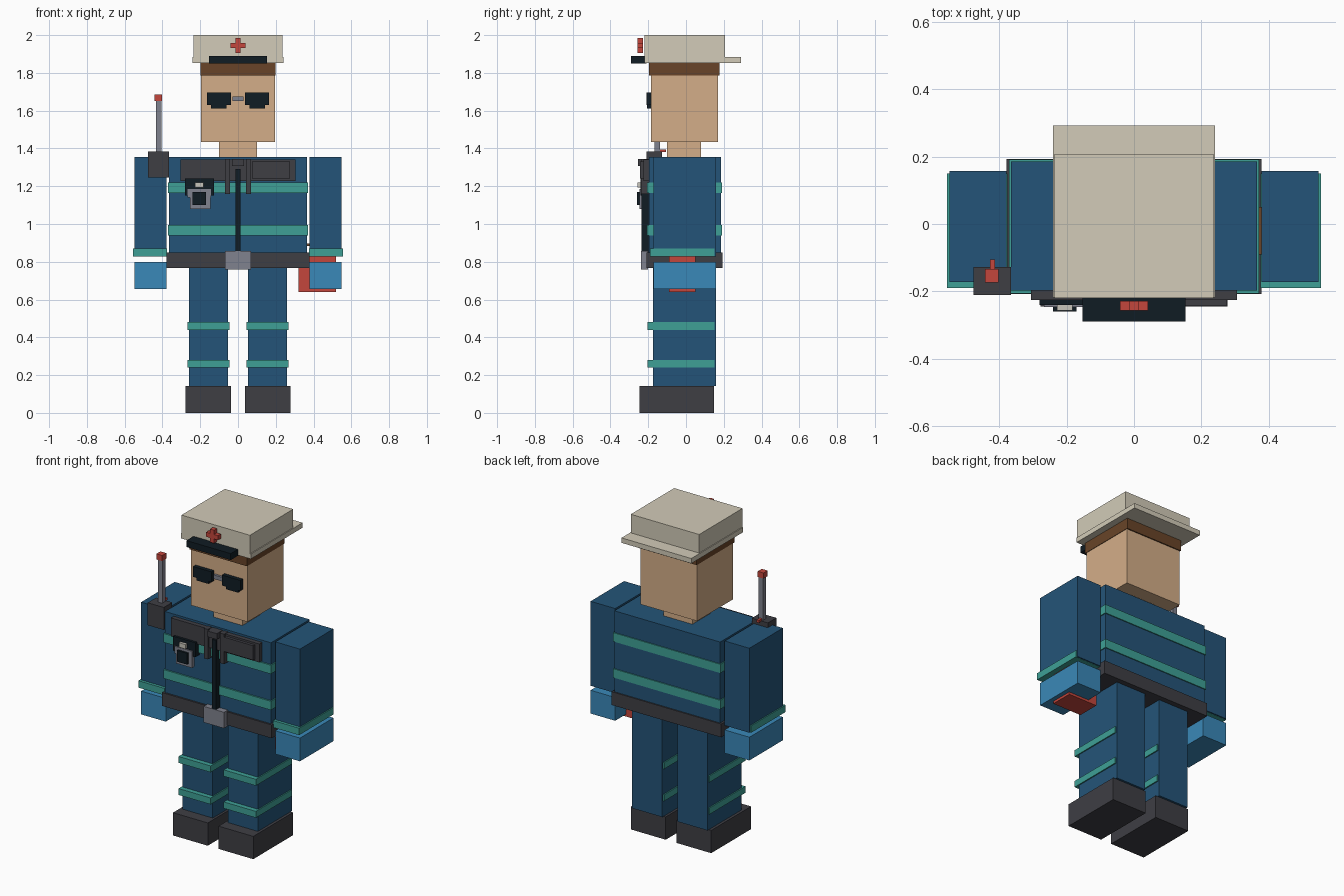
import bpy
import bmesh
from mathutils import Matrix


def colour(name, r, g, b):
    lin = [((c / 255 + 0.055) / 1.055) ** 2.4 for c in (r, g, b)]
    m = bpy.data.materials.new(name)
    m.diffuse_color = (*lin, 1)
    return m


NAVY = colour("navy_cloth", 36, 84, 120)
TEAL = colour("teal_trim", 62, 160, 150)
DARK = colour("charcoal", 62, 62, 68)
BLACK = colour("black_gloss", 16, 28, 36)
GREY = colour("metal", 128, 130, 142)
LIGHT = colour("pale_metal", 200, 198, 188)
SKIN = colour("skin", 212, 174, 136)
HAIR = colour("hair", 104, 68, 40)
CREAM = colour("cap_cloth", 210, 203, 184)
RED = colour("red", 196, 70, 60)
GLOVE = colour("blue_glove", 58, 136, 184)


def box(name, mat, *ranges):
    """One object made of boxes, each given as (x0, x1, y0, y1, z0, z1)."""
    bm = bmesh.new()
    for x0, x1, y0, y1, z0, z1 in ranges:
        mid = ((x0 + x1) / 2, (y0 + y1) / 2, (z0 + z1) / 2)
        size = (x1 - x0, y1 - y0, z1 - z0, 1)
        bmesh.ops.create_cube(bm, size=1, matrix=Matrix.Translation(mid) @ Matrix.Diagonal(size))
    me = bpy.data.meshes.new(name)
    bm.to_mesh(me)
    bm.free()
    me.materials.append(mat)
    ob = bpy.data.objects.new(name, me)
    bpy.context.collection.objects.link(ob)
    return ob


def pair(name, mat, *ranges):
    """Boxes on the +x side plus their mirror images."""
    flipped = [(-r[1], -r[0], *r[2:]) for r in ranges]
    return box(name, mat, *ranges, *flipped)


# Legs and boots
pair("boots", DARK, (0.037, 0.277, -0.245, 0.147, 0, 0.142))
pair("legs", NAVY, (0.052, 0.26, -0.175, 0.16, 0.142, 0.78))
pair("leg_bands", TEAL, *[(0.045, 0.267, -0.205, 0.15, z, z + 0.04) for z in (0.24, 0.44)])

# Torso
box("torso", NAVY, (-0.365, 0.365, -0.197, 0.185, 0.84, 1.355))
box("torso_bands", TEAL, *[(-0.371, 0.371, -0.206, 0.191, z, z + 0.055) for z in (0.94, 1.165)])
box("belt", DARK, (-0.378, 0.378, -0.208, 0.193, 0.767, 0.85))
box("buckle", GREY, (-0.07, 0.07, -0.238, -0.2, 0.758, 0.858))

# Arms, with hands separated by a small gap
pair("arms", NAVY, (0.378, 0.548, -0.172, 0.158, 0.828, 1.355))
pair("cuff_bands", TEAL, (0.375, 0.555, -0.19, 0.15, 0.827, 0.87))
pair("hands", GLOVE, (0.378, 0.548, -0.172, 0.158, 0.655, 0.80))

# Chest rig
box("chest_strap", DARK, (-0.305, 0.305, -0.225, -0.19, 1.227, 1.342))
box("chest_pocket", DARK, (0.075, 0.275, -0.243, -0.22, 1.24, 1.33))
pair("strap_tabs", DARK, (0.042, 0.07, -0.237, -0.19, 1.158, 1.345))
box("zipper", BLACK, (-0.013, 0.013, -0.236, -0.19, 0.85, 1.29))
box("collar_clip", DARK, (-0.032, 0.032, -0.255, -0.19, 1.308, 1.345))

# Chest camera
box("camera_mount", BLACK, (-0.28, -0.127, -0.24, -0.2, 1.15, 1.24))
box("camera_body", GREY, (-0.267, -0.143, -0.247, -0.22, 1.14, 1.185),
    (-0.255, -0.145, -0.246, -0.22, 1.08, 1.14))
box("camera_lens", BLACK, (-0.24, -0.17, -0.26, -0.235, 1.1, 1.17))
box("camera_button", LIGHT, (-0.228, -0.183, -0.257, -0.23, 1.192, 1.22))

# Shoulder radio
box("radio", DARK, (-0.476, -0.365, -0.21, -0.127, 1.245, 1.385))
box("radio_antenna", GREY, (-0.434, -0.405, -0.168, -0.138, 1.385, 1.65))
box("radio_lights", RED, (-0.442, -0.402, -0.173, -0.133, 1.65, 1.685),
    (-0.428, -0.412, -0.148, -0.106, 1.38, 1.395))

# Medical case carried in the left hand
box("medical_case", RED, (0.32, 0.52, -0.09, 0.05, 0.64, 0.828))
box("case_handle", HAIR, (0.365, 0.475, -0.09, 0.05, 0.883, 0.897))

# Head
box("neck", SKIN, (-0.1, 0.1, -0.1, 0.08, 1.35, 1.44))
box("head", SKIN, (-0.195, 0.195, -0.185, 0.17, 1.435, 1.80))
box("hair", HAIR, (-0.198, 0.198, -0.195, 0.177, 1.787, 1.857))
pair("glasses_lenses", BLACK, (0.037, 0.163, -0.21, -0.18, 1.63, 1.695),
     (0.06, 0.143, -0.206, -0.18, 1.612, 1.63))
box("glasses_bridge", GREY, (-0.03, 0.03, -0.2, -0.18, 1.65, 1.675))

# Cap, brim to the back and goggles strip at the front
box("cap", CREAM, (-0.236, 0.236, -0.22, 0.207, 1.855, 2.0))
box("cap_brim", CREAM, (-0.241, 0.241, -0.218, 0.292, 1.853, 1.884))
box("cap_visor", BLACK, (-0.153, 0.153, -0.29, -0.21, 1.85, 1.89))
box("cap_cross", RED, (-0.041, 0.041, -0.256, -0.228, 1.931, 1.959),
    (-0.014, 0.014, -0.2561, -0.2279, 1.904, 1.986))
